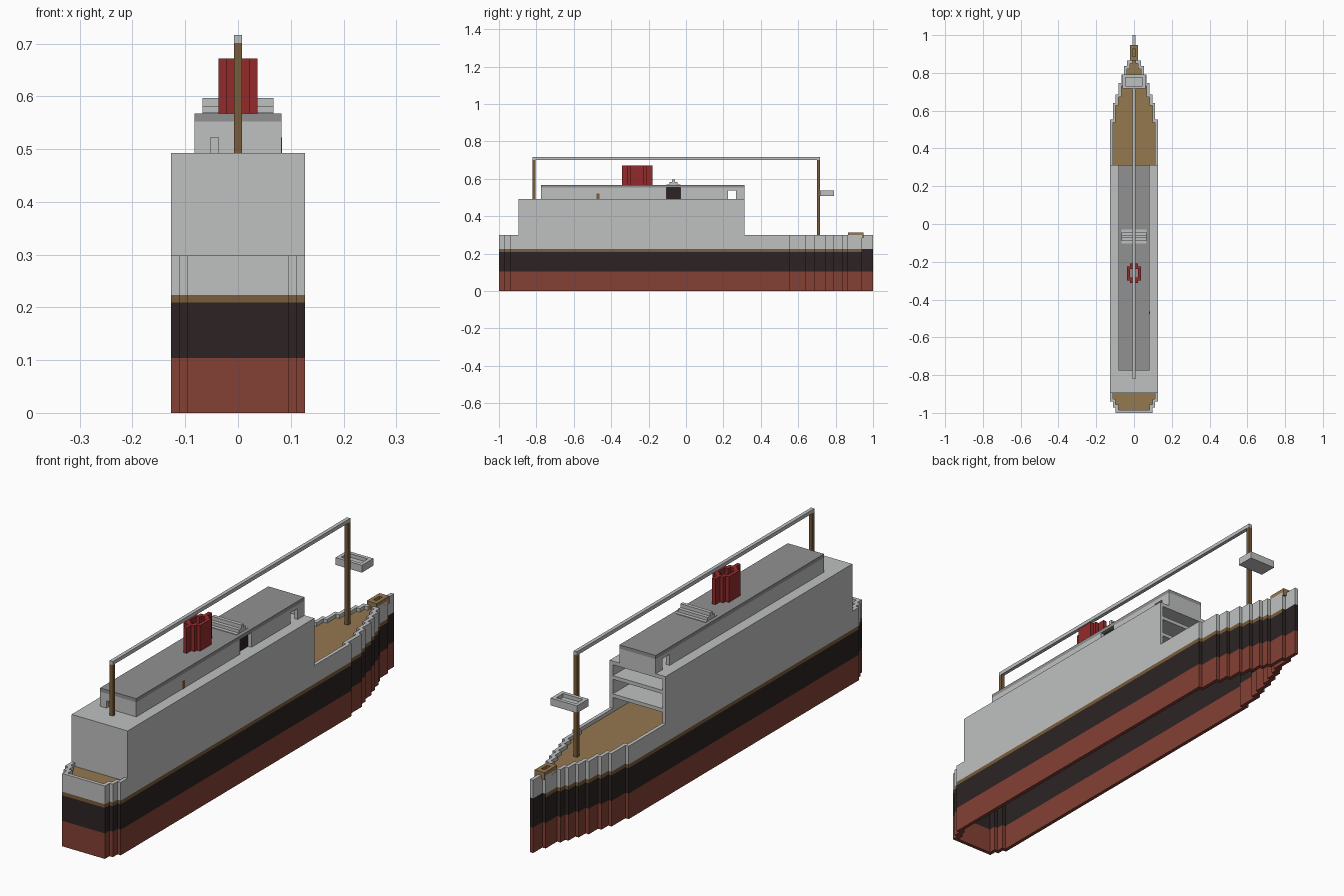
import bpy, bmesh
from mathutils import Vector

V = 2 / 134  # one block of the blocky ship

if "Cube" in bpy.data.objects:
    bpy.data.objects.remove(bpy.data.objects["Cube"])


def material(name, *rgb):
    lin = [((c / 255 + 0.055) / 1.055) ** 2.4 for c in rgb] + [1]
    m = bpy.data.materials.new(name)
    m.use_nodes = True
    m.diffuse_color = lin
    m.node_tree.nodes["Principled BSDF"].inputs["Base Color"].default_value = lin
    return m


GRAY = material("pale gray paint", 190, 193, 191)
ROOF = material("roof gray", 145, 145, 145)
RED = material("hull red", 133, 65, 53)
BLACK = material("hull black", 45, 36, 36)
BROWN = material("mast brown", 122, 92, 58)
TAN = material("deck tan", 149, 120, 79)
FUNNEL = material("funnel red", 148, 43, 43)


def add_object(name, mesh, mat):
    mesh.materials.clear()
    mesh.materials.append(mat)
    ob = bpy.data.objects.new(name, mesh)
    bpy.context.collection.objects.link(ob)
    return ob


def box(name, mat, x, y, z):
    """Box from (low, high) ranges in blocks."""
    bm = bmesh.new()
    bmesh.ops.create_cube(bm, size=1)
    for v in bm.verts:
        v.co = Vector([V * (r[0] if c < 0 else r[1]) for c, r in zip(v.co, (x, y, z))])
    mesh = bpy.data.meshes.new(name)
    bm.to_mesh(mesh)
    bm.free()
    return add_object(name, mesh, mat)


def inset(steps):
    """Move a stepped outline inward by one block."""
    out, last = [], 0
    for y, half in steps:
        out.append((y + (1 if half > last else -1), max(half - 1, 0)))
        last = half
    return out


def outline(steps):
    """Symmetric plan outline from (start y, half width) steps."""
    side = []
    for (y, half), (y_next, _) in zip(steps, steps[1:]):
        if half > 0:
            side += [(half, y), (half, y_next)]
    return side + [(-x, y) for x, y in reversed(side)]


def prism(name, mat, z, *loops):
    """Extruded plan shape; a second loop makes a hole."""
    curve = bpy.data.curves.new(name, "CURVE")
    curve.dimensions = "2D"
    curve.fill_mode = "BOTH"
    curve.extrude = (z[1] - z[0]) * V / 2
    for loop in loops:
        s = curve.splines.new("POLY")
        s.points.add(len(loop) - 1)
        for p, (x, y) in zip(s.points, loop):
            p.co = (x * V, y * V, 0, 1)
        s.use_cyclic_u = True
    temp = bpy.data.objects.new(name, curve)
    bpy.context.collection.objects.link(temp)
    graph = bpy.context.evaluated_depsgraph_get()
    mesh = bpy.data.meshes.new_from_object(temp.evaluated_get(graph))
    bpy.data.objects.remove(temp)
    bm = bmesh.new()
    bm.from_mesh(mesh)
    bmesh.ops.remove_doubles(bm, verts=bm.verts, dist=V / 100)
    bmesh.ops.recalc_face_normals(bm, faces=bm.faces)
    bmesh.ops.translate(bm, verts=bm.verts, vec=(0, 0, (z[0] + z[1]) * V / 2))
    for f in bm.faces:
        f.smooth = False
        f.material_index = 0
    bm.to_mesh(mesh)
    bm.free()
    return add_object(name, mesh, mat)


def cut(ob, *cutters):
    for c in cutters:
        c.hide_render = True
        c.hide_viewport = True
        c.display_type = "WIRE"
        mod = ob.modifiers.new(c.name, "BOOLEAN")
        mod.operation = "DIFFERENCE"
        mod.solver = "EXACT"
        mod.object = c


# Hull: open underneath, stacked colour bands with stepped ends
hull = [(-67, 6.5), (-65, 7.5), (-63, 8.5), (37, 7.5), (43, 6.5), (46, 5.5),
        (50, 4.5), (53, 3.5), (56, 2.5), (58, 1.5), (63, 0.5), (67, 0)]
outer, inner = outline(hull), outline(inset(hull))
prism("lower_hull", RED, (0, 7), outer, inner)
prism("upper_hull", BLACK, (7, 14), outer, inner)
trim = prism("hull_trim_deck", BROWN, (14, 15), outer)
trim.data.materials.append(BLACK)
for f in trim.data.polygons:
    if abs(f.normal.z) < 0.5 and f.center.y > 61 * V:
        f.material_index = 1
prism("bulwark", GRAY, (15, 20), outer, inner)
prism("main_deck", TAN, (18, 19), inner)

# Superstructure: side walls, aft wall and open-fronted floors
for side, name in ((1, "left"), (-1, "right")):
    box(name + "_superstructure_wall", GRAY,
        sorted((7.5 * side, 8.5 * side)), (-60, 21), (20, 33))
box("aft_superstructure_wall", GRAY, (-7.5, 7.5), (-60, -59), (19, 33))
for i, z in enumerate((23, 28, 32)):
    box(f"superstructure_floor_{i + 1}", GRAY, (-7.5, 7.5), (-59, 21), (z, z + 1))

# Deck house with door openings and a dark side recess
house = box("deck_house", GRAY, (-5.5, 5.5), (-52, 21), (33, 37))
cut(house,
    box("house_hollow_cutter", GRAY, (-4.5, 4.5), (-51, 20), (32, 38)),
    box("side_door_cutter", GRAY, (-7, 7), (15, 18), (32, 36)),
    box("aft_door_cutter", GRAY, (-3.5, -2.5), (-53, -50), (32, 35)),
    box("recess_cutter", GRAY, (4, 7), (-7, -2), (32, 38)))
box("dark_recess_panel", BLACK, (3.5, 4.5), (-7, -2), (33, 37))
box("small_side_door", BROWN, (5.3, 5.6), (-32, -31), (33, 35))
box("house_roof", ROOF, (-5.5, 5.5), (-52, 21), (37, 38))

# Stepped skylight
for i, half in enumerate((2.5, 1.5, 0.5)):
    box(f"skylight_step_{i + 1}", GRAY, (-4.5, 4.5),
        (-4.5 - half, -4.5 + half), (37.5, (38.15, 39, 40)[i]))

# Funnel: hollow stepped oval
stack = [(-23, 0.5), (-21, 1.5), (-20, 2.5), (-15, 1.5), (-14, 0.5), (-12, 0)]
prism("funnel", FUNNEL, (38, 45), outline(stack), outline(inset(stack)))

# Masts and the stay between them
box("aft_mast", BROWN, (-0.5, 0.5), (-55, -54), (33, 47))
box("fore_mast", BROWN, (-0.5, 0.5), (47, 48), (19, 47))
box("mast_stay", GRAY, (-0.5, 0.5), (-55, 48), (47, 48))


def rectangle(x, y0, y1):
    return [(x, y0), (x, y1), (-x, y1), (-x, y0)]


# Lookout tray and bow fitting
box("lookout_floor", GRAY, (-4, 4), (48, 53), (34, 35))
prism("lookout_rim", GRAY, (35, 36), rectangle(4, 48, 53), rectangle(3, 49, 52))
prism("bow_fitting", TAN, (19, 21), rectangle(1.5, 58, 63.5), rectangle(0.5, 59.5, 62))
